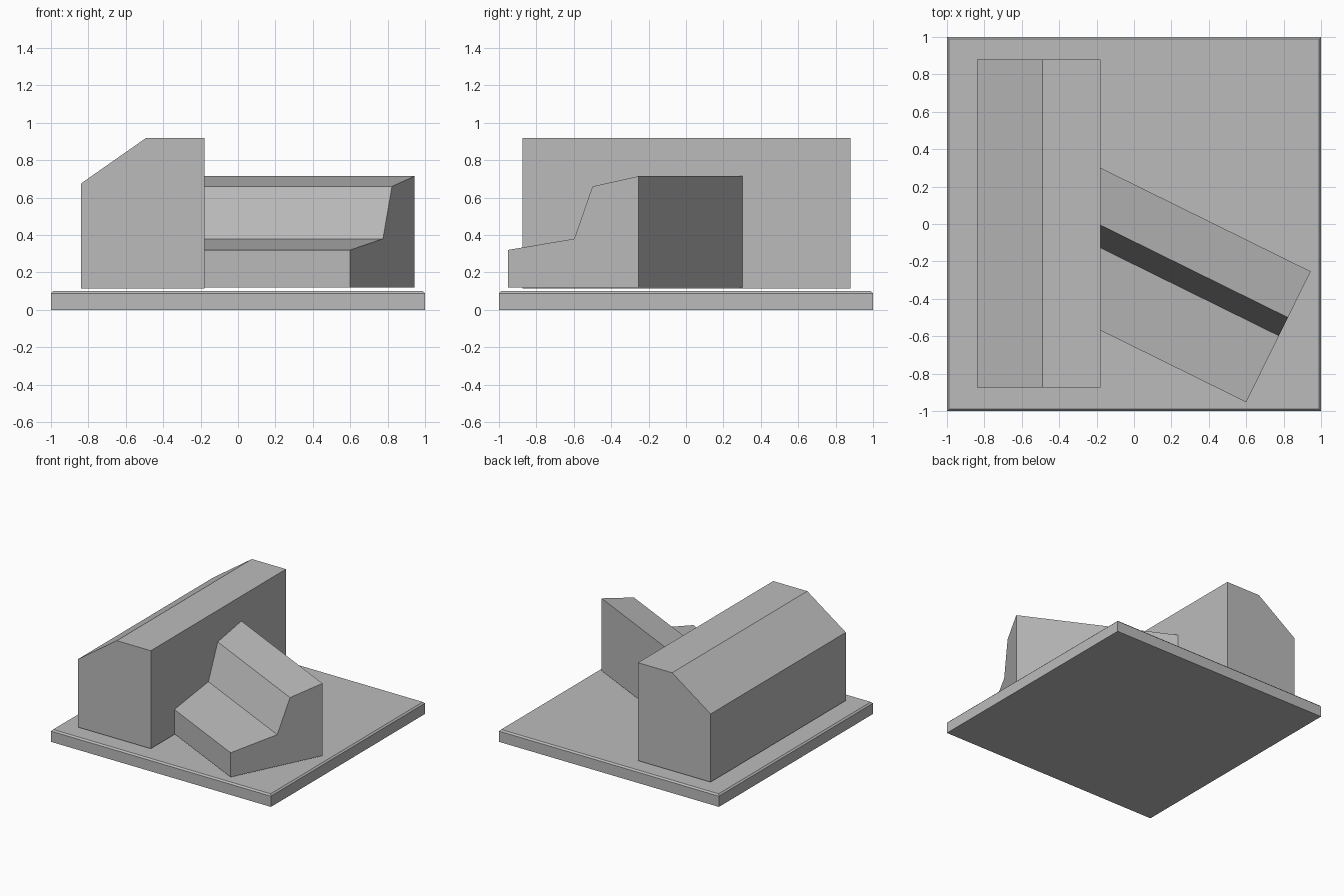
import bpy
import bmesh
from mathutils import Vector

cube = bpy.data.objects.get("Cube")
if cube:
    bpy.data.objects.remove(cube, do_unlink=True)

# Single matte grey
grey = bpy.data.materials.new("plain grey")
grey.use_nodes = True
colour = (0.5, 0.5, 0.5, 1)
grey.diffuse_color = colour
grey.node_tree.nodes["Principled BSDF"].inputs["Base Color"].default_value = colour


def loft(name, start, end):
    """Solid between two matching outlines."""
    bm = bmesh.new()
    a = [bm.verts.new(p) for p in start]
    b = [bm.verts.new(p) for p in end]
    bm.faces.new(a)
    bm.faces.new(b[::-1])
    for i in range(len(a)):
        j = (i + 1) % len(a)
        bm.faces.new((a[j], a[i], b[i], b[j]))
    bmesh.ops.recalc_face_normals(bm, faces=bm.faces)
    mesh = bpy.data.meshes.new(name)
    bm.to_mesh(mesh)
    bm.free()
    mesh.materials.append(grey)
    obj = bpy.data.objects.new(name, mesh)
    bpy.context.collection.objects.link(obj)
    return obj


# Base plate with a narrow chamfer around its upper rim
plate = [(-1, 0), (1, 0), (1, 0.09), (0.988, 0.1), (-0.988, 0.1), (-1, 0.09)]
base = loft("base_plate",
            [(-1, -1, 0), (1, -1, 0), (1, 1, 0), (-1, 1, 0)],
            [(-1, -1, 0.1), (1, -1, 0.1), (1, 1, 0.1), (-1, 1, 0.1)])
bm = bmesh.new()
bm.from_mesh(base.data)
rim = [e for e in bm.edges if all(v.co.z > 0.05 for v in e.verts)]
bmesh.ops.bevel(bm, geom=rim, offset=0.012, segments=1, affect='EDGES')
bm.to_mesh(base.data)
bm.free()

# Long hall with one sloping roof side
hall = [(-0.84, 0.115), (-0.18, 0.115), (-0.18, 0.92), (-0.49, 0.92), (-0.84, 0.675)]
loft("long_hall", [(x, -0.875, z) for x, z in hall], [(x, 0.88, z) for x, z in hall])

# Stepped wing set at an angle, running into the hall wall
corner = Vector((0.6, -0.953))
across = Vector((0.442, 0.897))
along = Vector((-0.897, 0.442))
step = [(0, 0.12), (0.78, 0.12), (0.78, 0.715), (0.505, 0.66), (0.396, 0.38), (0, 0.32)]
outer, inner = [], []
for depth, z in step:
    p = corner + across * depth
    q = p + along * ((p.x + 0.185) / -along.x)
    outer.append((p.x, p.y, z))
    inner.append((q.x, q.y, z))
loft("stepped_wing", outer, inner)
